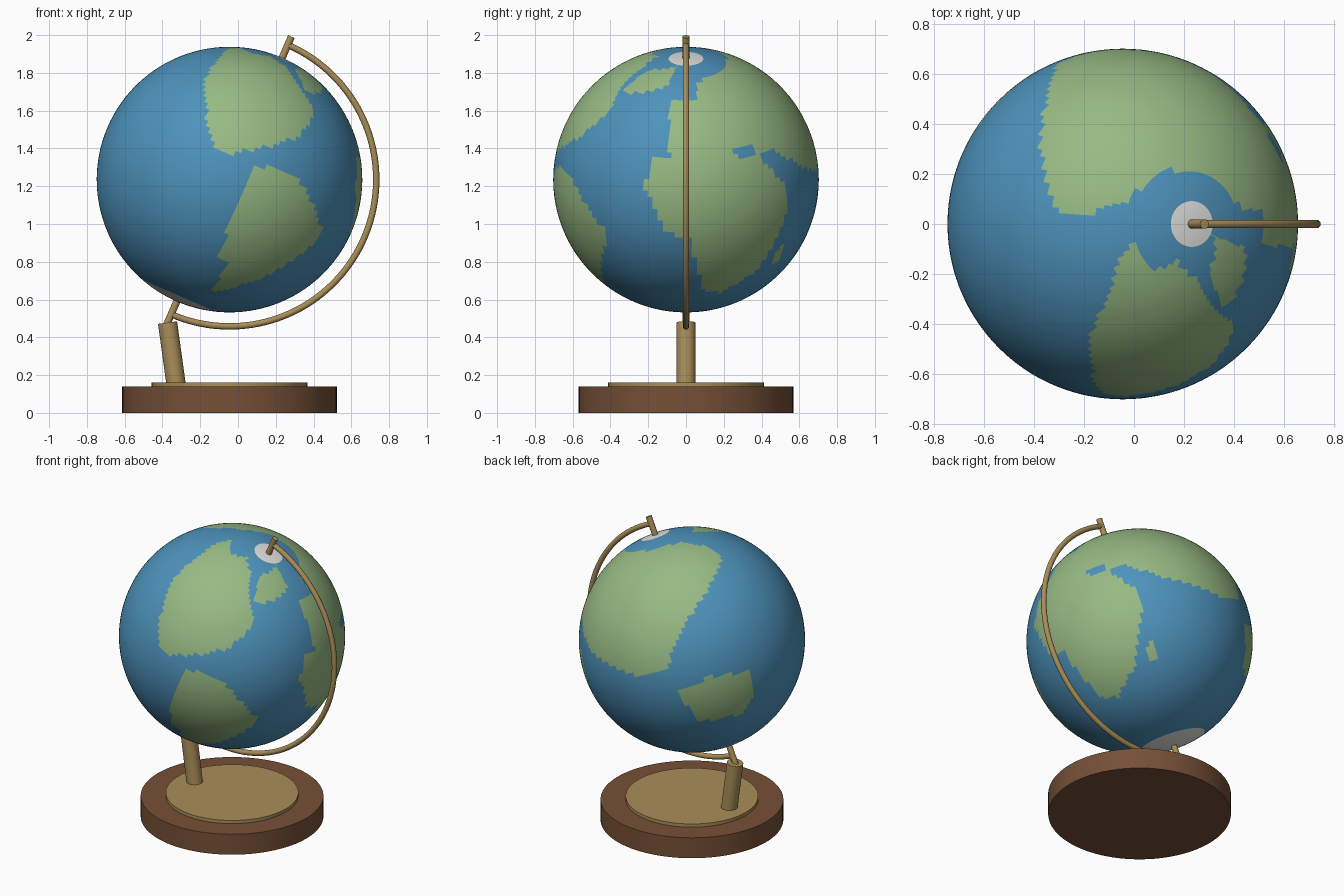
import bpy, bmesh, math
from mathutils import Vector, Matrix

if "Cube" in bpy.data.objects:
    bpy.data.objects.remove(bpy.data.objects["Cube"], do_unlink=True)

CENTRE = Vector((-0.045, 0, 1.235))
RADIUS = 0.703
TILT = math.radians(23.4)
AXIS = Vector((math.sin(TILT), 0, math.cos(TILT)))


def material(name, r, g, b):
    mat = bpy.data.materials.new(name)
    mat.use_nodes = True
    mat.diffuse_color = (r, g, b, 1)
    shader = next(n for n in mat.node_tree.nodes if n.type == 'BSDF_PRINCIPLED')
    shader.inputs["Base Color"].default_value = (r, g, b, 1)
    return mat


OCEAN = material("ocean blue", 0.075, 0.29, 0.50)
LAND = material("land green", 0.31, 0.49, 0.23)
ICE = material("ice white", 0.75, 0.75, 0.73)
WOOD = material("brown wood", 0.18, 0.08, 0.037)
BRASS = material("aged brass", 0.40, 0.27, 0.10)


def add_object(name, bm, *mats):
    mesh = bpy.data.meshes.new(name)
    bm.to_mesh(mesh)
    bm.free()
    obj = bpy.data.objects.new(name, mesh)
    bpy.context.collection.objects.link(obj)
    for mat in mats:
        mesh.materials.append(mat)
    bpy.ops.object.select_all(action='DESELECT')
    obj.select_set(True)
    bpy.context.view_layer.objects.active = obj
    bpy.ops.object.shade_smooth_by_angle(angle=math.radians(35))


def rod(name, start, end, radius, mat, sides=32):
    """Capped cylinder between two points."""
    start, end = Vector(start), Vector(end)
    span = end - start
    turn = Vector((0, 0, 1)).rotation_difference(span).to_matrix().to_4x4()
    bm = bmesh.new()
    bmesh.ops.create_cone(bm, cap_ends=True, segments=sides, radius1=radius, radius2=radius,
                          depth=span.length,
                          matrix=Matrix.Translation((start + end) / 2) @ turn)
    add_object(name, bm, mat)


# Simple land outlines as (longitude, latitude) in degrees
north_america = [(-167, 71), (-137, 54), (-124, 35), (-102, 11), (-93, 11), (-74, 24),
                 (-66, 31), (-56, 47), (-67, 59), (-82, 72), (-112, 77), (-127, 71)]
greenland = [(-25, 82), (-21, 68), (-45, 59), (-61, 58), (-66, 73)]
south_america = [(-82, 11), (-60, 12), (-36, -5), (-40, -15), (-53, -40), (-68, -57),
                 (-74, -34), (-81, -34)]
africa = [(-18, 33), (-7, 33), (-6, 38), (20, 38), (27, 31), (38, 31), (50, 12), (49, 1),
          (36, -25), (19, -37), (9, -34), (2, -4), (-9, 0), (-19, 19)]
eurasia = [(-10, 36), (37, 34), (37, 29), (47, 31), (64, 17), (100, -1), (112, -1), (131, 20),
           (157, 36), (176, 45), (176, 55), (159, 68), (97, 72), (28, 72), (13, 70), (9, 61),
           (-12, 60)]
australia = [(114, -12), (119, -35), (146, -40), (155, -32), (154, -16), (135, -11)]
island = [(45, -18), (50, -15), (49, -26), (45, -26)]
OUTLINES = (north_america, greenland, south_america, africa, eurasia, australia, island)


def inside(lon, lat, outline):
    hit = False
    for (x1, y1), (x2, y2) in zip(outline, outline[1:] + outline[:1]):
        if (y1 > lat) != (y2 > lat) and lon < x1 + (lat - y1) * (x2 - x1) / (y2 - y1):
            hit = not hit
    return hit


def surface_index(point):
    """Pick ocean, land or ice for a spot on the globe."""
    lat = math.degrees(math.asin(point.z / point.length))
    lon = math.degrees(math.atan2(point.y, point.x))
    if lat > 82.5 or lat < -72.5:
        return 2
    return int(any(inside(lon, lat, outline) for outline in OUTLINES))


# Globe: fine latitude and longitude grid, coloured by face
bm = bmesh.new()
bmesh.ops.create_uvsphere(bm, u_segments=144, v_segments=72, radius=RADIUS)
for face in bm.faces:
    face.material_index = surface_index(face.calc_center_median())
bm.transform(Matrix.Translation(CENTRE) @ Matrix.Rotation(TILT, 4, 'Y'))
add_object("globe", bm, OCEAN, LAND, ICE)

# Pole pins
for name, side, reach in (("north_pin", 1, 0.825), ("south_pin", -1, 0.84)):
    rod(name, CENTRE + AXIS * side * 0.68, CENTRE + AXIS * side * reach, 0.019, BRASS, 24)

# Half-circle bracket: a ring swept from pole to pole
bm = bmesh.new()
ring = bmesh.ops.create_circle(bm, cap_ends=True, segments=16, radius=0.017,
                               matrix=Matrix.Translation(CENTRE + AXIS * 0.777)
                               @ Matrix.Rotation(TILT + math.pi / 2, 4, 'Y'))
bmesh.ops.spin(bm, geom=bm.verts[:] + bm.edges[:] + bm.faces[:], cent=CENTRE,
               axis=(0, 1, 0), angle=math.pi, steps=72)
bmesh.ops.recalc_face_normals(bm, faces=bm.faces)
add_object("bracket", bm, BRASS)

# Stand
rod("base", (-0.045, 0, 0), (-0.045, 0, 0.14), 0.568, WOOD, 96)
rod("base_plate", (-0.045, 0, 0.13), (-0.045, 0, 0.162), 0.412, BRASS, 96)
rod("post", (-0.327, 0, 0.145), (-0.373, 0, 0.478), 0.051, BRASS)
